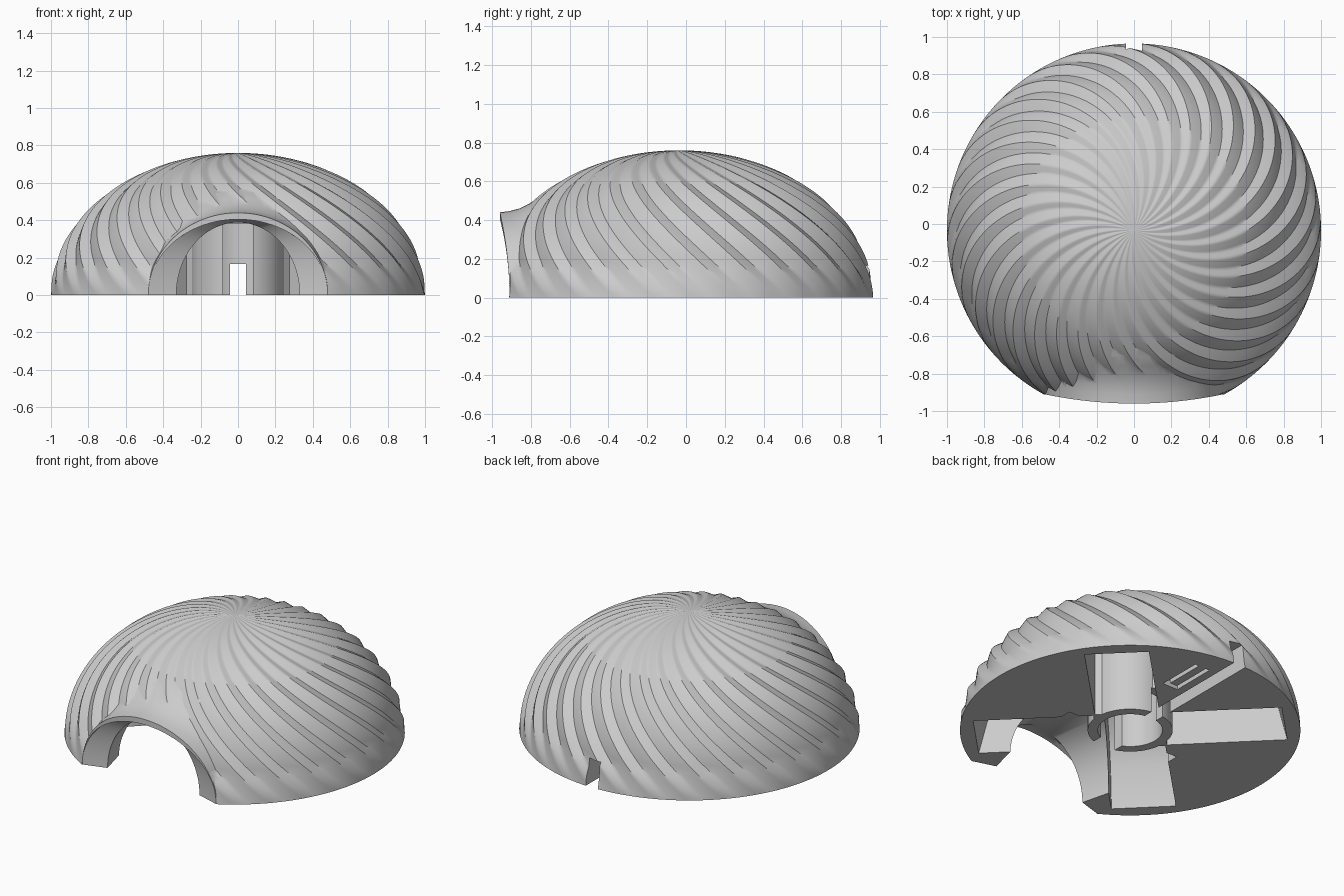
import bpy, bmesh
from math import sin, cos, pi, radians
from mathutils import Matrix, Vector

if "Cube" in bpy.data.objects:
    bpy.data.objects.remove(bpy.data.objects["Cube"])

CENTRE_Y = -0.035
HEIGHT = 0.76
GROOVES, STEPS, ROWS = 30, 10, 64
TWIST = radians(70)
RIDGE = 0.6

grey = bpy.data.materials.new("light grey")
grey.use_nodes = True
colour = (0.6, 0.6, 0.6, 1)
grey.diffuse_color = colour
grey.node_tree.nodes["Principled BSDF"].inputs["Base Color"].default_value = colour


def add_object(name, bm):
    bmesh.ops.recalc_face_normals(bm, faces=bm.faces)
    mesh = bpy.data.meshes.new(name)
    bm.to_mesh(mesh)
    bm.free()
    mesh.materials.append(grey)
    obj = bpy.data.objects.new(name, mesh)
    bpy.context.collection.objects.link(obj)
    return obj


def loft(name, rings):
    """Closed solid through rings of equal point counts."""
    bm = bmesh.new()
    loops = [[bm.verts.new(p) for p in ring] for ring in rings]
    n = len(loops[0])
    for a, b in zip(loops, loops[1:]):
        for i in range(n):
            j = (i + 1) % n
            bm.faces.new((a[i], a[j], b[j], b[i]))
    bm.faces.new(loops[0])
    bm.faces.new(loops[-1])
    return add_object(name, bm)


def arch(y, width, height, bow=0.0, full=True):
    """Elliptical ring across the front, bowed back at its sides."""
    ring = []
    for i in range(96 if full else 49):
        a = 2 * pi * i / 96
        ring.append((width * cos(a), y + bow * cos(a) ** 2, height * sin(a)))
    return ring


def prism(name, profile, half_width, angle, side=0.0):
    """Extrude a (distance, z) profile sideways, pointing out at an angle."""
    turn = Matrix.Translation((0, CENTRE_Y, 0)) @ Matrix.Rotation(angle, 4, "Z")
    return loft(name, [[turn @ Vector((r, side + s * half_width, z)) for r, z in profile]
                       for s in (-1, 1)])


def slot(name, start, end, height, half_width, side=0.0):
    """Straight channel running towards the back."""
    profile = [(start, -0.1), (end, -0.1), (end, height), (start, height)]
    return prism(name, profile, half_width, pi / 2, side)


def cylinder(name, radius, bottom, top):
    bm = bmesh.new()
    bmesh.ops.create_cone(bm, cap_ends=True, segments=64, radius1=radius, radius2=radius,
                          depth=top - bottom,
                          matrix=Matrix.Translation((0, CENTRE_Y, (top + bottom) / 2)))
    return add_object(name, bm)


def dome_point(k, t):
    """Point on the swirled dome: column k, angle t down from the apex."""
    u = (k % STEPS) / STEPS
    wave = u / RIDGE if u <= RIDGE else (1 - u) / (1 - RIDGE)
    fade = min(1, 1.15 * sin(t)) * min(1, (pi / 2 - t) / radians(14))
    scale = 1 - 0.03 * fade * (1 - wave)
    az = 2 * pi * k / (GROOVES * STEPS) + TWIST * t / (pi / 2)
    r = sin(t) * scale
    return r * cos(az), r * sin(az) + CENTRE_Y, HEIGHT * cos(t) * scale


# Dome, solid down to its flat base
bm = bmesh.new()
columns = GROOVES * STEPS
apex = bm.verts.new((0, CENTRE_Y, HEIGHT))
rows = [[bm.verts.new(dome_point(k, pi / 2 * i / ROWS)) for k in range(columns)]
        for i in range(1, ROWS + 1)]
for k in range(columns):
    m = (k + 1) % columns
    bm.faces.new((apex, rows[0][k], rows[0][m]))
    for a, b in zip(rows, rows[1:]):
        bm.faces.new((a[k], b[k], b[m], a[m]))
for v in rows[-1]:
    v.co.z = 0
bm.faces.new(rows[-1])
dome = add_object("swirled_dome", bm)

steps = []

# Flared hood over the front opening
hood = [(-0.96, 0.82), (-0.96, 1), (-0.91, 1.015), (-0.86, 1.045), (-0.81, 1.1),
        (-0.76, 1.175), (-0.71, 1.255), (-0.67, 1.29), (-0.5, 1.29)]
steps.append((loft("hood", [arch(y, 0.48 * s, 0.44 * s, 0.05 * s, False)
                            for y, s in hood]), "UNION"))

# Front tunnel: flat stepped rim, then a passage that widens inwards
tunnel = [(-1.2, 0.48, 0.405), (-0.91, 0.48, 0.405), (-0.865, 0.33, 0.388),
          (-0.55, 0.41, 0.39), (-0.1, 0.41, 0.39)]
steps.append((loft("tunnel_cutter", [arch(*section) for section in tunnel]), "DIFFERENCE"))

# Four diagonal pockets under the dome
pocket = [(0.2, -0.1), (0.91, -0.1), (0.91, 0), (0.85, 0.25), (0.74, 0.41),
          (0.6, 0.51), (0.2, 0.51)]
for i in range(4):
    steps.append((prism("pocket_cutter", pocket, 0.19, pi / 4 + i * pi / 2), "DIFFERENCE"))

# Hollow central post with an opening to the front
steps.append((cylinder("central_post", 0.25, 0, 0.6), "UNION"))
steps.append((cylinder("post_hollow_cutter", 0.19, -0.1, 0.385), "DIFFERENCE"))
steps.append((slot("post_opening_cutter", -0.4, 0, 0.384, 0.08), "DIFFERENCE"))

# Cable channel to the back, with a small U-shaped groove beside it
steps.append((slot("cable_channel_cutter", 0.1, 1.2, 0.165, 0.043), "DIFFERENCE"))
for side in (-0.11, -0.19):
    steps.append((slot("groove_cutter", 0.56, 0.84, 0.04, 0.014, side), "DIFFERENCE"))
steps.append((slot("groove_end_cutter", 0.545, 0.575, 0.041, 0.055, -0.15), "DIFFERENCE"))

# Apply every union and cut, then drop the helper solids
for helper, operation in steps:
    helper.hide_render = True
    mod = dome.modifiers.new(helper.name, "BOOLEAN")
    mod.operation = operation
    mod.solver = "EXACT"
    mod.object = helper
bpy.context.view_layer.update()
evaluated = dome.evaluated_get(bpy.context.evaluated_depsgraph_get())
result = bpy.data.meshes.new_from_object(evaluated)
dome.modifiers.clear()
dome.data = result
for helper, operation in steps:
    bpy.data.objects.remove(helper)

# Smooth shading that keeps the cut edges crisp
bpy.ops.object.select_all(action="DESELECT")
dome.select_set(True)
bpy.context.view_layer.objects.active = dome
bpy.ops.object.shade_smooth_by_angle(angle=radians(35))
